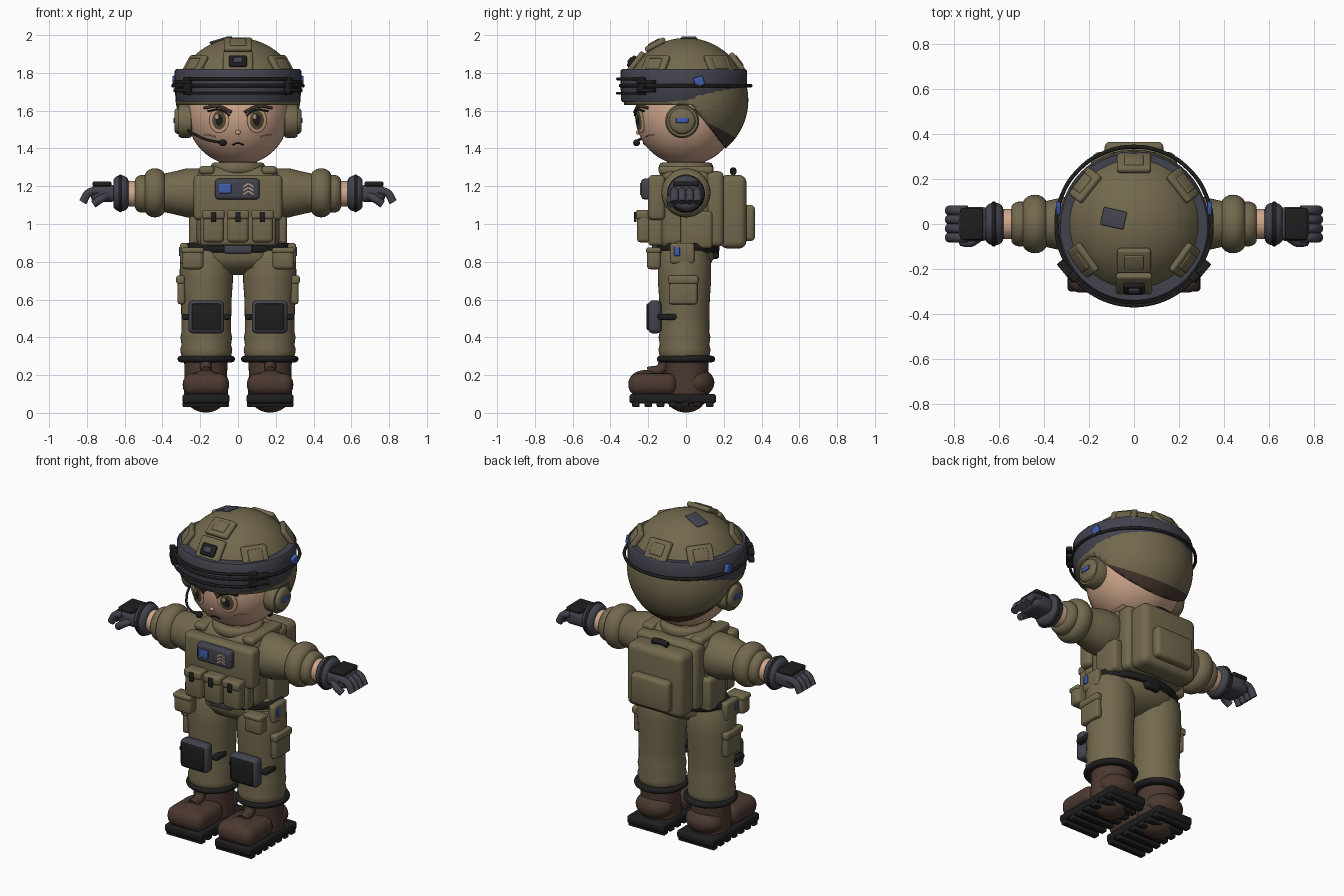
import bpy, bmesh, math
from mathutils import Vector, Matrix

if "Cube" in bpy.data.objects:
    bpy.data.objects.remove(bpy.data.objects["Cube"])


def material(name, r, g, b):
    m = bpy.data.materials.new(name)
    m.use_nodes = True
    m.diffuse_color = (r, g, b, 1)
    m.node_tree.nodes["Principled BSDF"].inputs["Base Color"].default_value = (r, g, b, 1)
    return m


OLIVE = material("olive cloth", .17, .14, .075)
SKIN = material("skin", .62, .38, .26)
GREY = material("slate grey", .055, .055, .075)
BLACK = material("black rubber", .013, .013, .014)
BROWN = material("boot leather", .07, .04, .03)
HAIR = material("dark brown hair", .06, .035, .025)
BLUE = material("blue", .05, .11, .42)
TAN = material("tan thread", .45, .30, .2)
IRIS = material("eye brown", .10, .075, .035)
HEAD_Z, HEAD_R = 1.58, .27
DOME_Z, DOME_R = 1.655, .33
SIDES = (("left", 1), ("right", -1))


def finish(bm, name, *mats, matrix=None):
    bmesh.ops.recalc_face_normals(bm, faces=bm.faces)
    me = bpy.data.meshes.new(name)
    bm.to_mesh(me)
    bm.free()
    ob = bpy.data.objects.new(name, me)
    bpy.context.collection.objects.link(ob)
    for m in mats:
        me.materials.append(m)
    if matrix:
        ob.matrix_world = matrix
    return ob


def box(name, loc, size, mat, bevel=.015, rot=None, segments=3):
    bm = bmesh.new()
    bmesh.ops.create_cube(bm, size=1)
    bmesh.ops.scale(bm, vec=size, verts=bm.verts)
    if bevel:
        bmesh.ops.bevel(bm, geom=bm.edges[:], offset=min(bevel, min(size) * .45),
                        segments=segments, profile=.5, affect='EDGES')
    m = Matrix.Translation(loc) @ (rot.to_4x4() if rot else Matrix())
    return finish(bm, name, mat, matrix=m)


def ball(name, loc, radii, mat):
    bm = bmesh.new()
    bmesh.ops.create_uvsphere(bm, u_segments=40, v_segments=24, radius=1)
    bmesh.ops.scale(bm, vec=radii, verts=bm.verts)
    return finish(bm, name, mat, matrix=Matrix.Translation(loc))


def lathe(name, loc, profile, mat, axis='Z', sign=1, scale=(1, 1, 1)):
    # profile is (distance along the axis, radius)
    bm = bmesh.new()
    pts = [(profile[0][0], 0)] + list(profile) + [(profile[-1][0], 0)]
    vs = [bm.verts.new((r, 0, t)) for t, r in pts]
    es = [bm.edges.new(p) for p in zip(vs, vs[1:])]
    bmesh.ops.spin(bm, geom=vs + es, cent=(0, 0, 0), axis=(0, 0, 1),
                   angle=math.tau, steps=40)
    bmesh.ops.remove_doubles(bm, verts=bm.verts, dist=.0005)
    bmesh.ops.scale(bm, vec=scale, verts=bm.verts)
    m = Matrix.Translation(loc)
    if axis == 'X':
        m = m @ Matrix.Rotation(sign * math.pi / 2, 4, 'Y')
    return finish(bm, name, mat, matrix=m)


def ring(name, loc, radius, thick, height, mat, axis='Z', sign=1, scale=(1, 1, 1)):
    # rounded band around an axis
    prof = [(math.sin(a) * height / 2, radius + math.cos(a) * thick)
            for a in [math.radians(d) for d in range(-90, 91, 18)]]
    return lathe(name, loc, prof, mat, axis, sign, scale)


def tube(name, pts, depth, mat, cyclic=False):
    cu = bpy.data.curves.new(name, 'CURVE')
    cu.dimensions, cu.bevel_depth, cu.bevel_resolution = '3D', depth, 3
    cu.use_fill_caps = True
    sp = cu.splines.new('BEZIER')
    sp.bezier_points.add(len(pts) - 1)
    for bp, p in zip(sp.bezier_points, pts):
        bp.co = p
        bp.handle_left_type = bp.handle_right_type = 'AUTO'
    sp.use_cyclic_u = cyclic
    cu.materials.append(mat)
    ob = bpy.data.objects.new(name, cu)
    bpy.context.collection.objects.link(ob)
    return ob


def on_face(x, z, off):
    return Vector((x, -math.sqrt(HEAD_R ** 2 - x * x - (z - HEAD_Z) ** 2) - off, z))


def face_patch(name, x, z, rx, rz, off, mat):
    bm = bmesh.new()
    bmesh.ops.create_circle(bm, cap_ends=True, cap_tris=True, segments=28, radius=1)
    for v in bm.verts:
        v.co = on_face(x + v.co.x * rx, z + v.co.y * rz, off)
    ob = finish(bm, name, mat)
    if ob.data.polygons[0].normal.y > 0:
        ob.data.flip_normals()


def dome_box(name, x, y, size, mat, lift=0, spin=0):
    # box lying on the helmet surface at a plan position
    n = Vector((x, y, math.sqrt(DOME_R ** 2 - x * x - y * y))).normalized()
    t = Vector((0, 0, 1)).cross(n).normalized()
    rot = Matrix((t, n.cross(t), n)).transposed() @ Matrix.Rotation(spin, 3, 'Z')
    return box(name, Vector((0, 0, DOME_Z)) + n * (DOME_R + lift), size, mat, .012, rot)


# Head and face
ball("head", (0, 0, HEAD_Z), (HEAD_R,) * 3, SKIN)
ball("nose", on_face(0, 1.485, 0), (.014, .012, .012), SKIN)
tube("mouth", [on_face(x, z, .001) for x, z in ((-.03, 1.418), (0, 1.428), (.03, 1.418))], .004, BLACK)
for side, s in SIDES:
    for part, rx, rz, off, mat in (("eye_rim", .054, .069, .002, IRIS), ("eye", .049, .064, .004, SKIN),
                                   ("iris", .037, .05, .006, IRIS), ("pupil", .02, .03, .008, BLACK)):
        face_patch(f"{side}_{part}", s * .1, 1.55, rx, rz, off, mat)
    face_patch(f"{side}_eye_glint", s * .1 - .012, 1.568, .009, .012, .0095, TAN)
    tube(f"{side}_eyelid", [on_face(s * x, z, .006) for x, z in ((.045, 1.575), (.09, 1.603), (.16, 1.598))],
         .005, BLACK)
    tube(f"{side}_eyebrow", [on_face(s * x, z, .005) for x, z in ((.035, 1.592), (.1, 1.622), (.18, 1.615))],
         .008, HAIR)
    tube(f"{side}_cheek_mark", [on_face(s * x, z, .0) for x, z in ((.12, 1.462), (.15, 1.47), (.18, 1.472))],
         .003, TAN)

# Helmet shell, open at the face and slanted towards the nape
bm = bmesh.new()
bmesh.ops.create_uvsphere(bm, u_segments=64, v_segments=40, radius=DOME_R)
bmesh.ops.translate(bm, vec=(0, 0, DOME_Z), verts=bm.verts)
for co, no in (((0, 0, 1.63), (0, 0, 1)), ((0, .11, 1.53), (0, 1.3, 1)), ((0, .11, 1.54), (0, .54, 1))):
    bmesh.ops.bisect_plane(bm, geom=bm.verts[:] + bm.edges[:] + bm.faces[:], plane_co=co, plane_no=no)
gone = []
for f in bm.faces:
    c = f.calc_center_median()
    if c.z < min(1.63, 1.53 - 1.3 * (c.y - .11)):
        gone.append(f)
    f.material_index = int(c.y > 0 and c.z < 1.54 - .54 * (c.y - .11))
bmesh.ops.delete(bm, geom=gone, context='FACES')
shell = finish(bm, "helmet_shell", OLIVE, HAIR)
thick = shell.modifiers.new("thickness", 'SOLIDIFY')
thick.thickness, thick.offset = .06, -1

# Goggle band, cord and brackets
lathe("goggle_band", (0, -.012, 0), [(1.645, .325), (1.655, .331), (1.74, .335), (1.81, .335), (1.82, .327)], GREY)
tube("goggle_cord", [(.345 * math.cos(a), .345 * math.sin(a) - .002, 1.732)
                     for a in [i * math.tau / 16 for i in range(16)]], .009, BLACK, True)
for name, z in (("upper", 1.768), ("lower", 1.692)):
    tube(f"goggle_{name}_frame", [(.35 * math.sin(a), -.012 - .35 * math.cos(a), z)
                                  for a in [math.radians(d) for d in range(-54, 55, 12)]], .008, BLACK)
for side, s in SIDES:
    turn = Matrix.Rotation(s * math.radians(50), 3, 'Z')
    box(f"{side}_goggle_bracket", (s * .268, -.235, 1.73), (.045, .035, .095), BLACK, .01, turn)
    for z in (1.708, 1.752):
        box(f"{side}_goggle_prong", (s * .295, -.21, z), (.11, .035, .022), BLACK, .006, turn)
    box(f"{side}_band_clip", (s * .336, .07, 1.755), (.022, .05, .05), BLUE, .006, Matrix.Rotation(.35, 3, 'X'))

# Helmet pads and mount
for i, (x, y) in enumerate(((0, .265), (-.215, .17), (.215, .17), (0, -.16), (-.225, -.16), (.225, -.16))):
    dome_box(f"helmet_pad_{i}", x, y, (.15, .12, .03), OLIVE, .006)
    dome_box(f"helmet_pad_panel_{i}", x, y, (.085, .07, .012), OLIVE, .021)
dome_box("mount_plate", 0, -.262, (.16, .13, .03), OLIVE, .003)
dome_box("mount_block", 0, -.268, (.095, .07, .035), BLACK, .018)
dome_box("mount_latch", 0, -.268, (.05, .035, .02), GREY, .033)
dome_box("crown_patch", -.09, .025, (.08, .11, .012), GREY, .002, .05)

# Headset
for side, s in SIDES:
    lathe(f"{side}_ear_cup", (s * .24, -.02, 1.545),
          [(0, .07), (.01, .088), (.06, .09), (.075, .082), (.075, .07), (.088, .066), (.096, .055)], OLIVE, 'X', s)
    box(f"{side}_ear_tag", (s * .337, -.02, 1.548), (.009, .065, .026), BLUE, .003)
tube("microphone_arm", [(-.27, -.07, 1.5), (-.23, -.17, 1.475), (-.16, -.25, 1.445), (-.08, -.267, 1.43)], .007, BLACK)
ball("microphone", (-.08, -.262, 1.43), (.021, .018, .018), BLACK)

# Torso and vest
box("torso", (0, 0, 1.08), (.44, .29, .45), OLIVE, .07, segments=5)
ring("collar", (0, 0, 1.295), .125, .02, .06, OLIVE)
lathe("neck", (0, 0, 1.25), [(0, .1), (.12, .1)], SKIN)
box("chest_plate", (0, -.155, 1.14), (.47, .09, .24), OLIVE, .025)
box("back_plate", (0, .15, 1.08), (.42, .1, .4), OLIVE, .03)
box("pouch_panel", (0, -.16, .98), (.4, .08, .19), OLIVE, .02)
for i in (-1, 0, 1):
    x = i * .13
    box("magazine_pouch", (x, -.222, .985), (.112, .075, .165), OLIVE, .02)
    box("pouch_flap", (x, -.226, 1.05), (.118, .08, .05), OLIVE, .014)
    box("pouch_clip", (x, -.268, 1.037), (.028, .014, .055), BLACK, .005)
box("badge_panel", (-.003, -.21, 1.185), (.235, .055, .11), GREY, .018)
box("badge_blue", (-.068, -.239, 1.187), (.065, .009, .05), BLUE, .003)
for z in (1.165, 1.185, 1.205):
    for s in (-1, 1):
        box("chevron_bar", (.055 + s * .014, -.239, z), (.032, .007, .008), TAN, 0, Matrix.Rotation(s * .6, 3, 'Y'))
for side, s in SIDES:
    box(f"{side}_shoulder_strap", (s * .165, .0, 1.285), (.08, .29, .045), OLIVE, .018)
    box(f"{side}_side_pouch", (s * .222, .055, .97), (.075, .17, .2), OLIVE, .02)

# Backpack
box("backpack", (0, .25, 1.065), (.38, .14, .39), OLIVE, .04, segments=4)
box("backpack_pocket", (0, .33, 1.005), (.26, .07, .19), OLIVE, .022)
tube("backpack_handle", [(-.05, .25, 1.275), (0, .25, 1.283), (.05, .25, 1.275)], .018, BLACK)

# Hips and belt
lathe("pelvis", (0, 0, 0), [(.73, .07), (.77, .23), (.82, .285), (.89, .275), (.92, .2)], OLIVE, scale=(1, .52, 1))
ring("belt", (0, .01, .875), .265, .015, .05, BLACK, scale=(1, .6, 1))
box("belt_buckle", (0, -.165, .868), (.15, .03, .05), GREY, .012)
box("belt_rear_pouch", (0, .15, .845), (.1, .05, .06), BLACK, .015)

for side, s in SIDES:
    # Arms and gloves
    at = (0, 0, 1.165)
    lathe(f"{side}_sleeve", at, [(.14, .11), (.2, .13), (.27, .13), (.34, .113), (.4, .1), (.42, .1)], OLIVE, 'X', s)
    ring(f"{side}_sleeve_roll", (s * .44, 0, 1.165), .085, .045, .11, OLIVE, 'X', s)
    ring(f"{side}_sleeve_edge", (s * .505, 0, 1.16), .07, .03, .08, OLIVE, 'X', s)
    lathe(f"{side}_forearm", (0, 0, 1.16), [(.44, .07), (.62, .066)], SKIN, 'X', s)
    ring(f"{side}_glove_cuff", (s * .62, 0, 1.162), .065, .03, .08, GREY, 'X', s)
    ring(f"{side}_wrist_strap", (s * .623, 0, 1.162), .078, .022, .03, BLACK, 'X', s)
    box(f"{side}_palm", (s * .71, 0, 1.162), (.14, .15, .09), GREY, .03)
    box(f"{side}_knuckle_guard", (s * .72, 0, 1.212), (.1, .14, .025), BLACK, .008)
    for y in (-.06, -.02, .02, .06):
        tube(f"{side}_finger", [(s * .74, y, 1.178), (s * .79, y, 1.165), (s * .822, y, 1.115)], .022, GREY)
    tube(f"{side}_thumb", [(s * .69, -.06, 1.15), (s * .73, -.082, 1.13), (s * .765, -.078, 1.105)], .021, GREY)

    # Trouser legs with soft folds
    x = s * .168
    lathe(f"{side}_leg", (x, -.008, 0),
          [(.28, .12), (.3, .132), (.335, .138), (.36, .131), (.4, .137), (.43, .131), (.5, .132),
           (.6, .134), (.7, .141), (.8, .14), (.86, .12)], OLIVE)
    ring(f"{side}_ankle_band", (x, 0, .285), .132, .02, .035, BLACK, scale=(1, 1.02, 1))
    box(f"{side}_knee_pad", (x, -.165, .508), (.19, .07, .175), GREY, .025)
    box(f"{side}_knee_plate", (x, -.2, .508), (.15, .016, .14), BLACK, .006)
    for e in (-1, 1):
        box(f"{side}_knee_strap", (x + e * .11, -.1, .508), (.04, .1, .03), BLACK, .01)
    box(f"{side}_cargo_pocket", (s * .3, -.015, .65), (.04, .15, .15), OLIVE, .014)
    box(f"{side}_cargo_flap", (s * .305, -.015, .705), (.045, .16, .045), OLIVE, .012)
    box(f"{side}_front_pouch", (s * .24, -.17, .815), (.115, .075, .11), OLIVE, .02)
    box(f"{side}_pouch_lid", (s * .24, -.172, .86), (.12, .08, .03), OLIVE, .012)
    box(f"{side}_hip_pouch", (s * .285, -.02, .845), (.045, .13, .11), OLIVE, .015)
    box(f"{side}_hip_tag", (s * .309, -.048, .855), (.008, .03, .048), BLUE, .003)

    # Boots
    x = s * .17
    lathe(f"{side}_boot_shaft", (x, .005, 0), [(.08, .115), (.15, .118), (.2, .112), (.29, .116)], BROWN)
    ball(f"{side}_boot_heel", (x, .06, .16), (.115, .09, .075), BROWN)
    box(f"{side}_boot_toe", (x, -.175, .15), (.245, .26, .12), BROWN, .055, segments=5)
    ball(f"{side}_toe_cap", (x, -.215, .155), (.1, .09, .072), BROWN)
    tube(f"{side}_boot_tongue", [(x, -.2, .215), (x, -.13, .235), (x, -.115, .285)], .03, BROWN)
    box(f"{side}_sole", (x, -.07, .075), (.25, .46, .05), BLACK, .015)
    ball(f"{side}_boot_bottom", (x, 0, .085), (.105, .105, .083), BROWN)
    for i in range(7):
        box(f"{side}_sole_tread", (x, -.265 + i * .065, .046), (.245, .04, .03), BLACK, .006)

# Smooth shading with sharp edges kept
for ob in bpy.context.scene.objects:
    ob.select_set(ob.type == 'MESH')
bpy.context.view_layer.objects.active = shell
bpy.ops.object.shade_smooth_by_angle(angle=math.radians(40))
